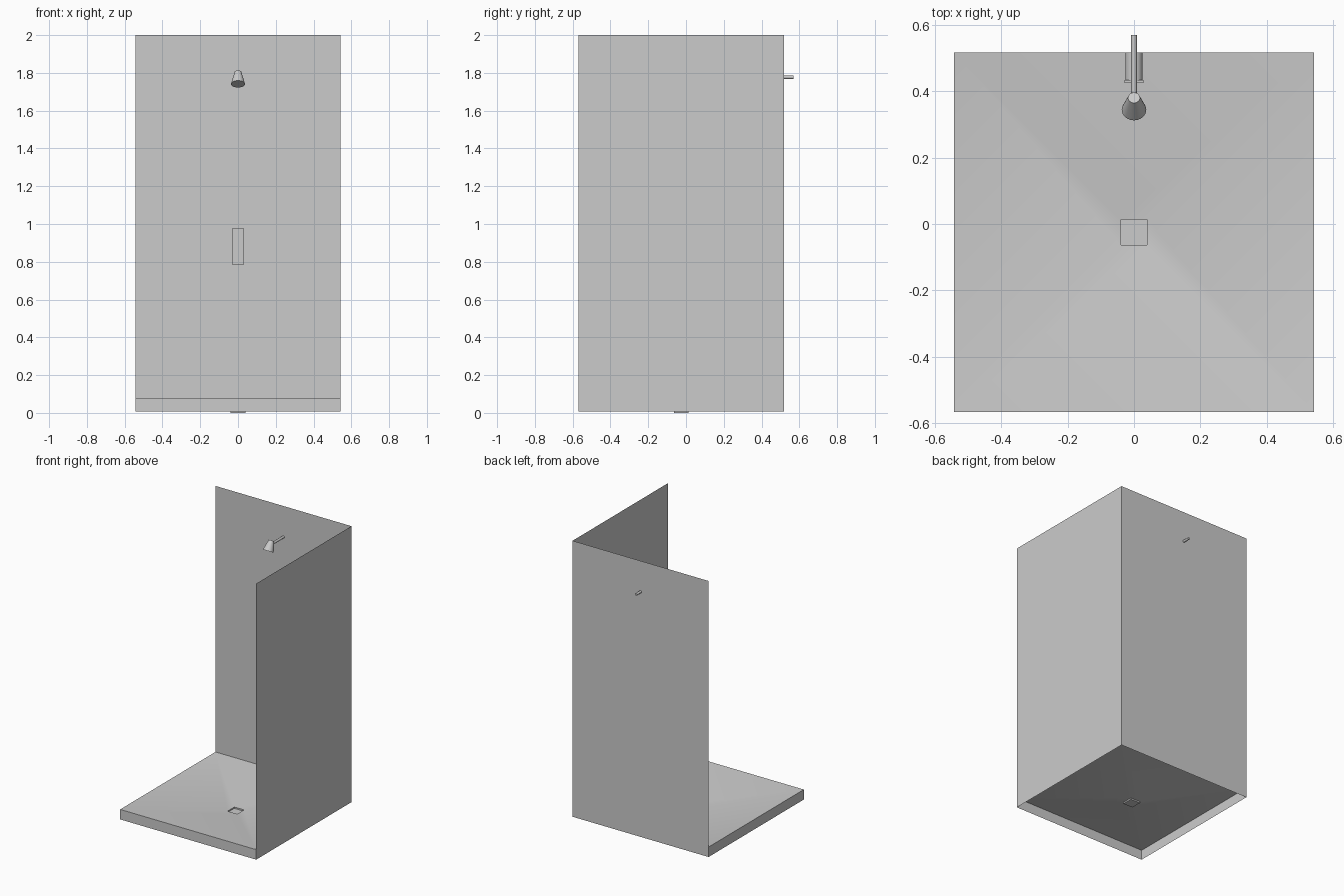
import bpy, bmesh, math
from mathutils import Vector

if "Cube" in bpy.data.objects:
    bpy.data.objects.remove(bpy.data.objects["Cube"])

W = 0.543                       # half width of the enclosure
Y0, Y1 = -0.568, 0.518          # front and back edge
YC = (Y0 + Y1) / 2
BASE, RIM, TOP = 0.008, 0.08, 2.0


def make_object(name, bm):
    mesh = bpy.data.meshes.new(name)
    bm.to_mesh(mesh)
    bm.free()
    obj = bpy.data.objects.new(name, mesh)
    bpy.context.collection.objects.link(obj)
    return obj


def ring(bm, half, z):
    """Square loop of vertices: front-left, front-right, back-right, back-left."""
    return [bm.verts.new((sx * half, YC + sy * half, z))
            for sx, sy in ((-1, -1), (1, -1), (1, 1), (-1, 1))]


def smooth(obj):
    bpy.ops.object.select_all(action='DESELECT')
    obj.select_set(True)
    bpy.context.view_layer.objects.active = obj
    bpy.ops.object.shade_smooth_by_angle(angle=math.radians(30))


def rod(name, start, end, r1, r2, sides=24):
    """Capped cylinder or cone between two points."""
    a, b = Vector(start), Vector(end)
    bpy.ops.mesh.primitive_cone_add(vertices=sides, radius1=r1, radius2=r2,
                                    depth=(b - a).length, location=(a + b) / 2)
    obj = bpy.context.object
    obj.name = name
    obj.rotation_euler = (b - a).to_track_quat('Z', 'Y').to_euler()
    smooth(obj)
    return obj


# Shower tray: skirt on the open sides, floor falling to a sunken square drain
bm = bmesh.new()
foot = ring(bm, W, BASE)
rim = ring(bm, W, RIM)
edge = ring(bm, 0.039, 0.01)
sink = ring(bm, 0.039, 0.0)
for i in range(4):
    j = (i + 1) % 4
    if i in (0, 3):
        bm.faces.new((foot[i], foot[j], rim[j], rim[i]))
    bm.faces.new((rim[i], rim[j], edge[j], edge[i]))
    bm.faces.new((edge[i], edge[j], sink[j], sink[i]))
bm.faces.new(sink)
smooth(make_object("shower_tray", bm))

# Thin walls at the right and the back, facing inwards
bm = bmesh.new()
corners = ((W, Y0), (W, Y1), (-W, Y1))
low = [bm.verts.new((x, y, BASE)) for x, y in corners]
high = [bm.verts.new((x, y, TOP)) for x, y in corners]
for i in range(2):
    bm.faces.new((low[i + 1], low[i], high[i], high[i + 1]))
make_object("shower_walls", bm)

# Shower arm through the back wall, and the tilted conical head
rod("shower_arm", (0, 0.372, 1.777), (0, 0.57, 1.777), 0.0085, 0.0085, 16)
rod("shower_head", (0, 0.345, 1.741), (0, 0.381, 1.804), 0.037, 0.018, 32)

# Mixer valve: round body with a flat lever plate
rod("valve_body", (0, Y1, 0.951), (0, 0.434, 0.951), 0.026, 0.026, 32)
bpy.ops.mesh.primitive_cube_add(size=1, location=(0, 0.430, 0.8815))
lever = bpy.context.object
lever.name = "valve_lever"
lever.scale = (0.058, 0.009, 0.196)
